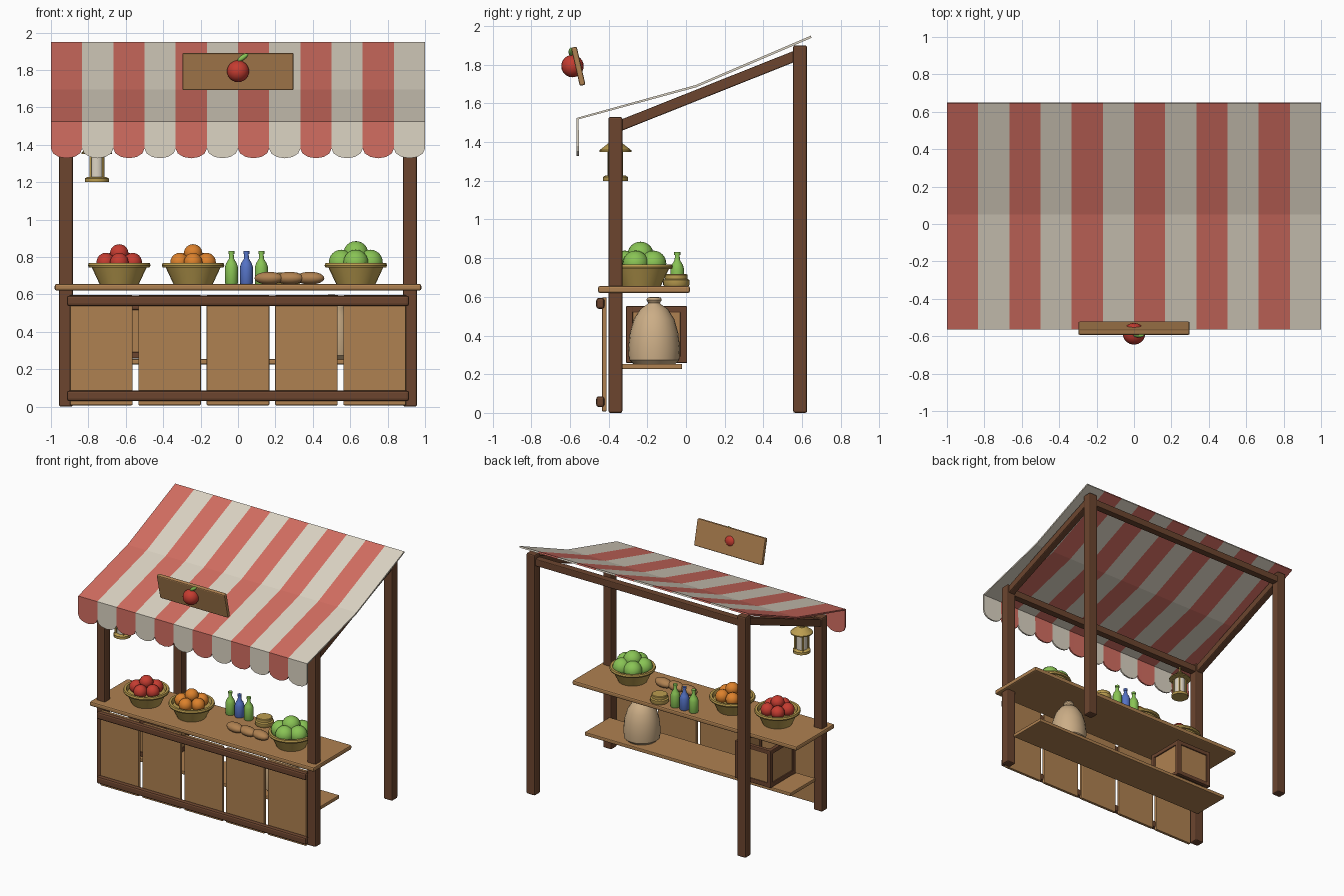
import bpy, bmesh, math
from mathutils import Vector, Matrix

if "Cube" in bpy.data.objects:
    bpy.data.objects.remove(bpy.data.objects["Cube"])


def material(name, rgb):
    m = bpy.data.materials.new(name)
    m.diffuse_color = (*rgb, 1)
    m.use_nodes = True
    m.node_tree.nodes["Principled BSDF"].inputs["Base Color"].default_value = m.diffuse_color
    return m


DARK = material("dark_wood", (0.15, 0.06, 0.028))
WOOD = material("light_wood", (0.43, 0.22, 0.082))
RED = material("canopy_red", (0.65, 0.155, 0.12))
CREAM = material("canopy_cream", (0.72, 0.66, 0.55))
STRAW = material("straw_yellow", (0.50, 0.34, 0.08))
APPLE = material("fruit_red", (0.56, 0.045, 0.03))
ORANGE = material("fruit_orange", (0.72, 0.22, 0.025))
GREEN = material("leaf_green", (0.25, 0.55, 0.09))
BLUE = material("bottle_blue", (0.09, 0.17, 0.56))
SACK = material("sackcloth", (0.60, 0.42, 0.24))


def finish(name, bm, mats, smooth=True, bevel=0.0):
    bmesh.ops.recalc_face_normals(bm, faces=bm.faces)
    me = bpy.data.meshes.new(name)
    bm.to_mesh(me)
    bm.free()
    for m in mats:
        me.materials.append(m)
    ob = bpy.data.objects.new(name, me)
    bpy.context.collection.objects.link(ob)
    if bevel:
        b = ob.modifiers.new("bevel", 'BEVEL')
        b.width = bevel
        b.segments = 2
    if smooth:
        bpy.ops.object.select_all(action='DESELECT')
        ob.select_set(True)
        bpy.context.view_layer.objects.active = ob
        bpy.ops.object.shade_smooth_by_angle(angle=math.radians(35))
    return ob


def box(name, centre, size, mat, tilt=0.0, bevel=0.006):
    """Box turned about the x axis by tilt."""
    bm = bmesh.new()
    mx = (Matrix.Translation(centre) @ Matrix.Rotation(tilt, 4, 'X')
          @ Matrix.Diagonal((*size, 1)))
    bmesh.ops.create_cube(bm, size=1, matrix=mx)
    return finish(name, bm, [mat], False, bevel)


def lathe(name, centre, profile, mat, n=20):
    """Revolve (radius, height) pairs about a vertical axis."""
    bm = bmesh.new()
    rings = [[bm.verts.new((centre[0] + r * math.cos(2 * math.pi * i / n),
                            centre[1] + r * math.sin(2 * math.pi * i / n),
                            centre[2] + z)) for i in range(n)] for r, z in profile]
    for a, b in zip(rings, rings[1:]):
        for i in range(n):
            j = (i + 1) % n
            bm.faces.new((a[i], a[j], b[j], b[i]))
    bm.faces.new(rings[0])
    bm.faces.new(rings[-1])
    return finish(name, bm, [mat])


def ball(name, centre, radii, mat, turn=0.0, axis='Z'):
    bm = bmesh.new()
    mx = (Matrix.Translation(centre) @ Matrix.Rotation(turn, 4, axis)
          @ Matrix.Diagonal((*radii, 1)))
    bmesh.ops.create_uvsphere(bm, u_segments=18, v_segments=12, radius=1, matrix=mx)
    return finish(name, bm, [mat])


# Posts and sloping rafters on both sides
lo, hi = Vector((0, -0.365, 1.475)), Vector((0, 0.59, 1.855))
slope = hi - lo
for side, s in (("left", -1), ("right", 1)):
    x = 0.92 * s
    box("front_post_" + side, (x, -0.365, 0.765), (0.075, 0.072, 1.53), DARK, bevel=0.01)
    box("back_post_" + side, (x, 0.59, 0.95), (0.075, 0.072, 1.90), DARK, bevel=0.01)
    mid = (lo + hi) / 2
    box("rafter_" + side, (x, mid.y, mid.z), (0.055, slope.length - 0.04, 0.055), DARK,
        math.atan2(slope.z, slope.y))
box("front_beam", (0, -0.365, 1.485), (1.78, 0.055, 0.055), DARK)
box("back_beam", (0, 0.59, 1.84), (1.78, 0.055, 0.055), DARK)

# Striped canopy with a scalloped valance
STRIPES, SEG = 12, 6
bm = bmesh.new()
columns = []
for i in range(STRIPES * SEG + 1):
    k, f = divmod(i, SEG)
    w = 2 / STRIPES
    x = -1 + w * (k + 0.5 - 0.5 * math.cos(math.pi * f / SEG))
    drop = 1.38 - 0.052 * math.sin(math.pi * f / SEG)
    columns.append([bm.verts.new((x, y, z)) for y, z in
                    ((0.645, 1.95), (0.05, 1.695), (-0.565, 1.525), (-0.565, drop))])
for i, (a, b) in enumerate(zip(columns, columns[1:])):
    for r in range(3):
        bm.faces.new((a[r], a[r + 1], b[r + 1], b[r])).material_index = (i // SEG) % 2
canopy = finish("canopy", bm, [RED, CREAM], False)
sol = canopy.modifiers.new("cloth", 'SOLIDIFY')
sol.thickness = 0.012
sol.offset = -1

# Hanging sign with a fruit emblem
box("sign_board", (0, -0.557, 1.792), (0.595, 0.03, 0.202), WOOD, math.radians(13), 0.008)
ball("sign_fruit", (0, -0.587, 1.793), (0.06, 0.058, 0.058), APPLE)
ball("sign_leaf", (0.025, -0.595, 1.866), (0.034, 0.012, 0.013), GREEN, math.radians(-35), 'Y')

# Counter, shelf and front boarding
box("counter_top", (0, -0.217, 0.638), (1.96, 0.475, 0.035), WOOD, bevel=0.01)
box("shelf", (0, -0.175, 0.24), (1.80, 0.31, 0.028), WOOD)
for i in range(5):
    box(f"front_plank_{i}", (0.3655 * (i - 2), -0.422, 0.302), (0.335, 0.024, 0.59), WOOD)
for name, z in (("top_rail", 0.566), ("bottom_rail", 0.058)):
    box(name, (0, -0.443, z), (1.83, 0.042, 0.056), DARK, bevel=0.013)

# Baskets heaped with produce
TOP = 0.655
for what, mat, x, r in (("apple", APPLE, -0.635, 0.05), ("orange", ORANGE, -0.24, 0.05),
                        ("cabbage", GREEN, 0.63, 0.067)):
    y = -0.235
    lathe(what + "_basket", (x, y, TOP),
          [(0.105, 0), (0.147, 0.09), (0.163, 0.09), (0.167, 0.10), (0.163, 0.113),
           (0.145, 0.113), (0.135, 0.085)], STRAW, 24)
    spread = 0.076 if r < 0.06 else 0.082
    for i in range(5):
        a = 2 * math.pi * i / 5 - math.pi / 2
        ball(f"{what}_{i}", (x + spread * math.cos(a), y + spread * math.sin(a), TOP + 0.117),
             (r, r, r), mat)
    ball(what + "_top", (x, y, TOP + 0.165), (r, r, r * 0.97), mat)

# Bottles
for i, mat in enumerate((GREEN, BLUE, GREEN)):
    lathe(f"bottle_{i}", (-0.035 + 0.08 * i, -0.045, TOP),
          [(0.032, 0), (0.035, 0.006), (0.035, 0.09), (0.028, 0.112), (0.014, 0.135),
           (0.012, 0.16), (0.016, 0.162), (0.016, 0.176)], mat, 16)

# Bread loaves and cheese
for i in range(3):
    ball(f"loaf_{i}", (0.165 + 0.11 * i, -0.27, TOP + 0.032), (0.078, 0.045, 0.034), WOOD,
         math.radians(-12))
lathe("cheese_wheel", (0.265, -0.05, TOP),
      [(0.063, 0), (0.068, 0.008), (0.068, 0.032), (0.058, 0.038), (0.058, 0.058),
       (0.053, 0.062)], STRAW, 24)

# Sack on the shelf
lathe("sack", (0.50, -0.165, 0.254),
      [(0.11, 0), (0.13, 0.02), (0.134, 0.08), (0.125, 0.16), (0.105, 0.23), (0.07, 0.285),
       (0.034, 0.308), (0.03, 0.315), (0.04, 0.33), (0.034, 0.343), (0.01, 0.345)], SACK, 24)

# Open crate: dark frame with thin panels
cx, cy, cz, h = -0.585, -0.152, 0.405, 0.14
box("crate_floor", (cx, cy, 0.28), (0.28, 0.28, 0.02), WOOD)
for s in (-1, 1):
    box(f"crate_panel_x{s}", (cx + s * h, cy, cz), (0.014, 0.27, 0.27), WOOD, bevel=0)
    box(f"crate_panel_y{s}", (cx, cy + s * h, cz), (0.27, 0.014, 0.27), WOOD, bevel=0)
    for t in (-1, 1):
        box(f"crate_corner_{s}_{t}", (cx + s * h, cy + t * h, cz), (0.036, 0.036, 0.295), DARK)
        box(f"crate_rail_x_{s}_{t}", (cx, cy + s * h, cz + t * 0.13), (0.26, 0.032, 0.034), DARK)
        box(f"crate_rail_y_{s}_{t}", (cx + s * h, cy, cz + t * 0.13), (0.032, 0.26, 0.034), DARK)

# Lantern under the front beam
lx, ly = -0.755, -0.365
lathe("lantern_base", (lx, ly, 1.20), [(0.064, 0), (0.064, 0.02), (0.05, 0.028)], STRAW, 12)
lathe("lantern_glass", (lx, ly, 1.225), [(0.04, 0), (0.04, 0.13)], CREAM, 12)
lathe("lantern_roof", (lx, ly, 1.35),
      [(0.082, 0), (0.082, 0.008), (0.035, 0.045), (0.022, 0.048), (0.022, 0.062),
       (0.008, 0.07), (0.006, 0.11)], STRAW, 12)
for i in range(4):
    a = math.pi / 4 + i * math.pi / 2
    box(f"lantern_bar_{i}", (lx + 0.047 * math.cos(a), ly + 0.047 * math.sin(a), 1.288),
        (0.011, 0.011, 0.13), STRAW, bevel=0)
